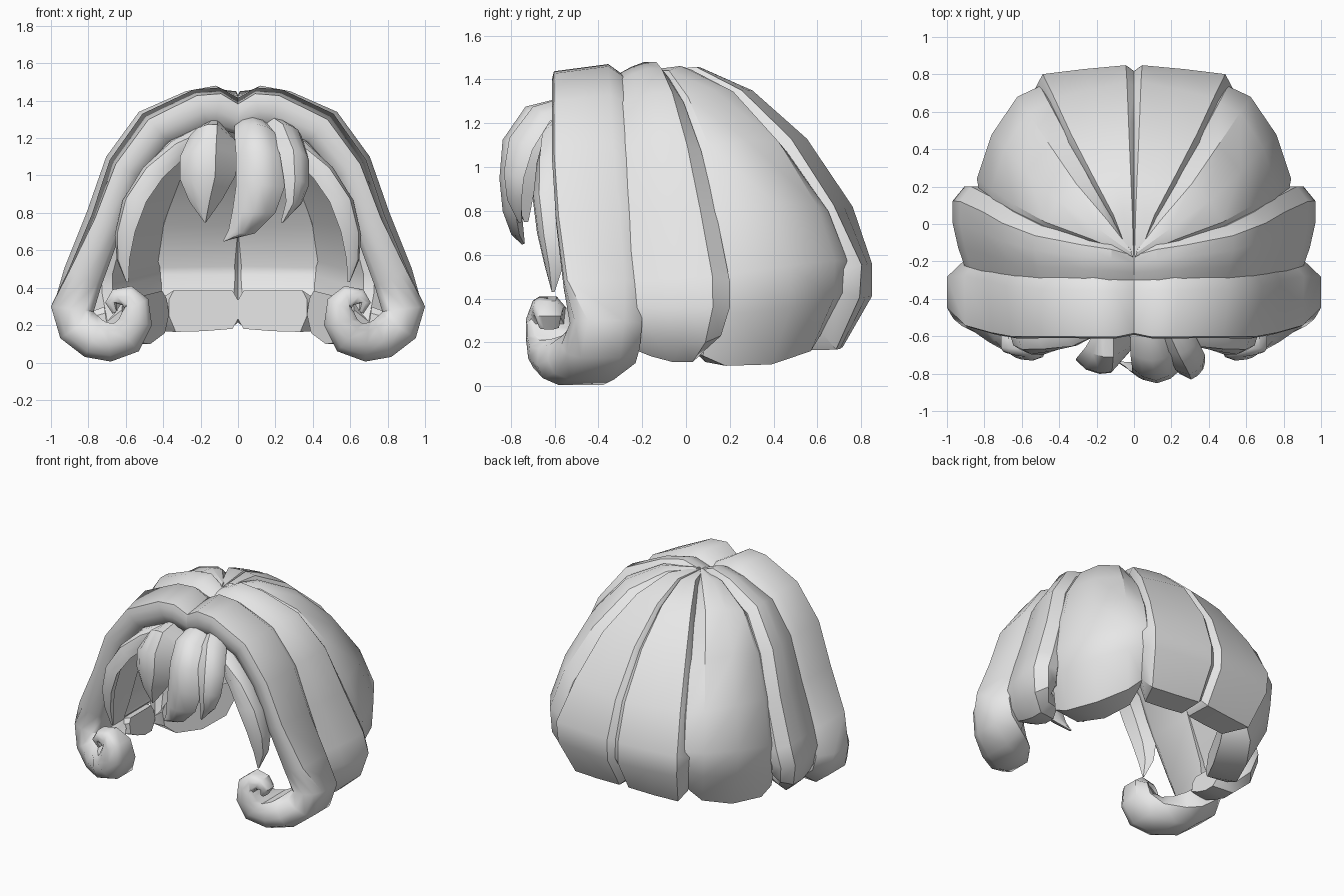
import bpy, bmesh, math
from mathutils import Vector

hair = bpy.data.materials.new("light_grey_hair")
hair.diffuse_color = (0.8, 0.8, 0.8, 1)


def lock(name, stations, profile, mirror=True, angle=35, end_profile=None, switch=99):
    """Loft a profile along stations of (edge0, edge1, thickness).
    Profile points are (fraction across, offset outward in thicknesses)."""
    e0 = [Vector(s[0]) for s in stations]
    e1 = [Vector(s[1]) for s in stations]
    mid = [(a + b) / 2 for a, b in zip(e0, e1)]
    bm = bmesh.new()
    rings = []
    for i, (_, _, t) in enumerate(stations):
        tangent = mid[min(i + 1, len(mid) - 1)] - mid[max(i - 1, 0)]
        across = e1[i] - e0[i]
        n = tangent.cross(across).normalized()
        if abs(mid[i].x) < 0.003:      # keep the parting on the centre plane
            n = Vector((0, n.y, n.z)).normalized()
        section = end_profile if i >= switch else profile
        rings.append([bm.verts.new(e0[i] + across * s + n * d * t) for s, d in section])
    k = len(profile)
    for a, b in zip(rings, rings[1:]):
        for j in range(k):
            bm.faces.new((a[j], a[(j + 1) % k], b[(j + 1) % k], b[j]))
    bm.faces.new(rings[0])
    bm.faces.new(rings[-1][::-1])
    bmesh.ops.recalc_face_normals(bm, faces=bm.faces)
    me = bpy.data.meshes.new(name)
    bm.to_mesh(me)
    bm.free()
    me.materials.append(hair)
    ob = bpy.data.objects.new(name, me)
    bpy.context.collection.objects.link(ob)
    bpy.ops.object.select_all(action='DESELECT')
    ob.select_set(True)
    bpy.context.view_layer.objects.active = ob
    bpy.ops.object.shade_smooth_by_angle(angle=math.radians(angle))
    if mirror:
        m = ob.modifiers.new("Mirror", 'MIRROR')
        m.use_mirror_merge = False
    return ob


def band(rows, tilt=0.0):
    """Rows of (x, z, front y, back y, thickness); tilt sinks the upper front edge."""
    out = []
    for x, z, yf, yb, t in rows:
        k = tilt * max(0, min(1, z - 0.4))
        out.append(((x * (1 - 2 * k), yf, z - k), (x, yb, z), t))
    return out


# Front locks, ending in forward curls
front = band([
    (0.0, 1.425, -0.60, -0.28, 0.17),
    (0.10, 1.48, -0.62, -0.28, 0.19),
    (0.24, 1.47, -0.62, -0.28, 0.19),
    (0.52, 1.34, -0.62, -0.27, 0.18),
    (0.695, 1.09, -0.62, -0.25, 0.16),
    (0.79, 0.79, -0.60, -0.22, 0.16),
    (0.91, 0.49, -0.56, -0.20, 0.19),
    (1.00, 0.30, -0.53, -0.20, 0.23),
    (0.95, 0.13, -0.57, -0.21, 0.23),
    (0.82, 0.03, -0.63, -0.23, 0.22),
    (0.68, 0.005, -0.68, -0.28, 0.21),
    (0.53, 0.06, -0.72, -0.38, 0.20),
    (0.46, 0.20, -0.73, -0.46, 0.18),
    (0.48, 0.34, -0.73, -0.50, 0.16),
    (0.57, 0.41, -0.71, -0.55, 0.13),
    (0.67, 0.39, -0.70, -0.56, 0.10),
    (0.71, 0.32, -0.69, -0.57, 0.06),
    (0.67, 0.26, -0.67, -0.58, 0.03),
], tilt=0.045)
lock("front_curl_lock", front,
     [(0.15, -1), (0.05, -0.85), (0, -0.5), (0.01, -0.2), (0.05, 0), (0.78, 0), (1, -0.38), (1, -1)],
     angle=45, switch=7,
     end_profile=[(0.15, -1), (0.02, -0.8), (0, -0.45), (0.07, -0.15), (0.25, 0), (0.75, 0),
                  (1, -0.38), (0.95, -1)])

# Side locks behind the front ones, turned under at the ends
side = band([
    (0.0, 1.425, -0.30, -0.14, 0.10),
    (0.12, 1.48, -0.30, -0.10, 0.14),
    (0.28, 1.45, -0.30, -0.07, 0.16),
    (0.53, 1.34, -0.30, -0.01, 0.17),
    (0.705, 1.10, -0.29, 0.07, 0.17),
    (0.81, 0.80, -0.27, 0.14, 0.17),
    (0.93, 0.50, -0.24, 0.20, 0.18),
    (0.97, 0.36, -0.23, 0.20, 0.18),
    (0.93, 0.20, -0.24, 0.16, 0.18),
    (0.83, 0.11, -0.24, 0.09, 0.17),
    (0.69, 0.13, -0.24, 0.04, 0.17),
])
lock("side_lock", side,
     [(0.08, -1), (0, -0.8), (0, -0.36), (0.25, -0.16), (0.55, 0), (0.82, 0), (1, -0.35),
      (1, -0.75), (0.92, -1)])

# Wide panels between the side and the back
quarter = [
    ((0.005, -0.18, 1.43), (0.02, -0.13, 1.43), 0.04),
    ((0.25, -0.10, 1.42), (0.12, 0.04, 1.43), 0.10),
    ((0.49, -0.04, 1.29), (0.26, 0.25, 1.33), 0.15),
    ((0.66, 0.03, 1.07), (0.39, 0.48, 1.10), 0.17),
    ((0.77, 0.09, 0.80), (0.50, 0.67, 0.82), 0.18),
    ((0.85, 0.14, 0.50), (0.55, 0.76, 0.58), 0.18),
    ((0.84, 0.14, 0.33), (0.54, 0.75, 0.42), 0.18),
    ((0.76, 0.09, 0.11), (0.47, 0.64, 0.20), 0.18),
    ((0.60, 0.02, 0.14), (0.36, 0.49, 0.20), 0.19),
]
lock("quarter_lock", quarter,
     [(0.06, -1), (0, -0.75), (0, -0.2), (0.14, 0.2), (0.5, 0.38), (0.85, 0.18), (1, -0.3),
      (1, -0.75), (0.93, -1)])

# Back panels meeting at the centre crease, turned under at the ends
back = [
    ((0.03, -0.17, 1.43), (0.0, -0.17, 1.43), 0.04),
    ((0.12, 0.04, 1.45), (0.0, 0.08, 1.45), 0.10),
    ((0.24, 0.24, 1.34), (0.0, 0.31, 1.35), 0.15),
    ((0.37, 0.46, 1.12), (0.0, 0.56, 1.13), 0.17),
    ((0.47, 0.65, 0.82), (0.0, 0.77, 0.82), 0.18),
    ((0.54, 0.78, 0.55), (0.0, 0.855, 0.56), 0.18),
    ((0.53, 0.77, 0.41), (0.0, 0.855, 0.41), 0.18),
    ((0.46, 0.67, 0.18), (0.0, 0.72, 0.18), 0.20),
    ((0.37, 0.51, 0.18), (0.0, 0.53, 0.18), 0.205),
]
lock("back_lock", back,
     [(0.07, -1), (0, -0.75), (0, -0.35), (0.1, 0.08), (0.5, 0.06), (0.92, 0), (1, -0.25),
      (1, -0.75), (0.92, -1)])

# Leaf-shaped bangs
leaf = [(0, 0), (0.22, 0.65), (0.5, 0.95), (0.78, 0.65), (1, 0), (0.5, -0.5)]
left_ridge = [(0, 0), (0.2, 0.65), (0.45, 0.9), (0.66, 0.75), (1, -1.1), (0.45, -0.7)]
right_ridge = [(0, -0.2), (0.25, 0.9), (0.5, 0.9), (0.8, 0.6), (1, 0), (0.5, -0.5)]


def bang(name, rows, profile=leaf, mirror=False):
    """Rows of (left x, right x, left z, right z, left y, right y, thickness)."""
    lock(name, [((a, c, z0), (b, d, z1), t) for a, b, z0, z1, c, d, t in rows],
         profile, mirror, angle=40)


bang("left_bang", [
    (-0.20, -0.05, 1.24, 1.27, -0.56, -0.56, 0.05),
    (-0.26, -0.02, 1.21, 1.24, -0.66, -0.69, 0.07),
    (-0.31, -0.01, 1.10, 1.14, -0.72, -0.74, 0.08),
    (-0.31, -0.02, 0.98, 1.00, -0.73, -0.75, 0.07),
    (-0.26, -0.09, 0.86, 0.87, -0.73, -0.75, 0.05),
    (-0.18, -0.17, 0.75, 0.75, -0.73, -0.73, 0.01),
], left_ridge)
bang("middle_bang", [
    (-0.02, 0.17, 1.27, 1.27, -0.56, -0.56, 0.05),
    (-0.02, 0.21, 1.23, 1.22, -0.69, -0.69, 0.07),
    (-0.01, 0.24, 1.10, 1.10, -0.77, -0.76, 0.08),
    (-0.01, 0.25, 0.95, 0.94, -0.79, -0.78, 0.07),
    (-0.03, 0.20, 0.81, 0.80, -0.78, -0.78, 0.06),
    (-0.05, 0.09, 0.71, 0.69, -0.76, -0.76, 0.04),
    (-0.08, -0.07, 0.65, 0.65, -0.74, -0.74, 0.01),
])
bang("right_bang", [
    (0.13, 0.29, 1.28, 1.25, -0.56, -0.54, 0.05),
    (0.18, 0.34, 1.24, 1.21, -0.69, -0.62, 0.06),
    (0.23, 0.38, 1.12, 1.08, -0.79, -0.70, 0.06),
    (0.25, 0.38, 0.98, 0.95, -0.81, -0.74, 0.05),
    (0.26, 0.34, 0.86, 0.85, -0.81, -0.75, 0.03),
    (0.23, 0.24, 0.75, 0.75, -0.76, -0.75, 0.01),
], right_ridge)

# Long crescent strands framing the face
bang("face_strand", [
    (0.14, 0.22, 1.18, 1.28, -0.54, -0.53, 0.05),
    (0.28, 0.37, 1.10, 1.18, -0.62, -0.57, 0.07),
    (0.40, 0.51, 0.99, 1.03, -0.67, -0.57, 0.07),
    (0.49, 0.61, 0.86, 0.85, -0.70, -0.56, 0.07),
    (0.55, 0.65, 0.70, 0.67, -0.68, -0.55, 0.06),
    (0.58, 0.64, 0.55, 0.55, -0.645, -0.56, 0.04),
    (0.585, 0.595, 0.43, 0.43, -0.61, -0.60, 0.01),
], mirror=True)
